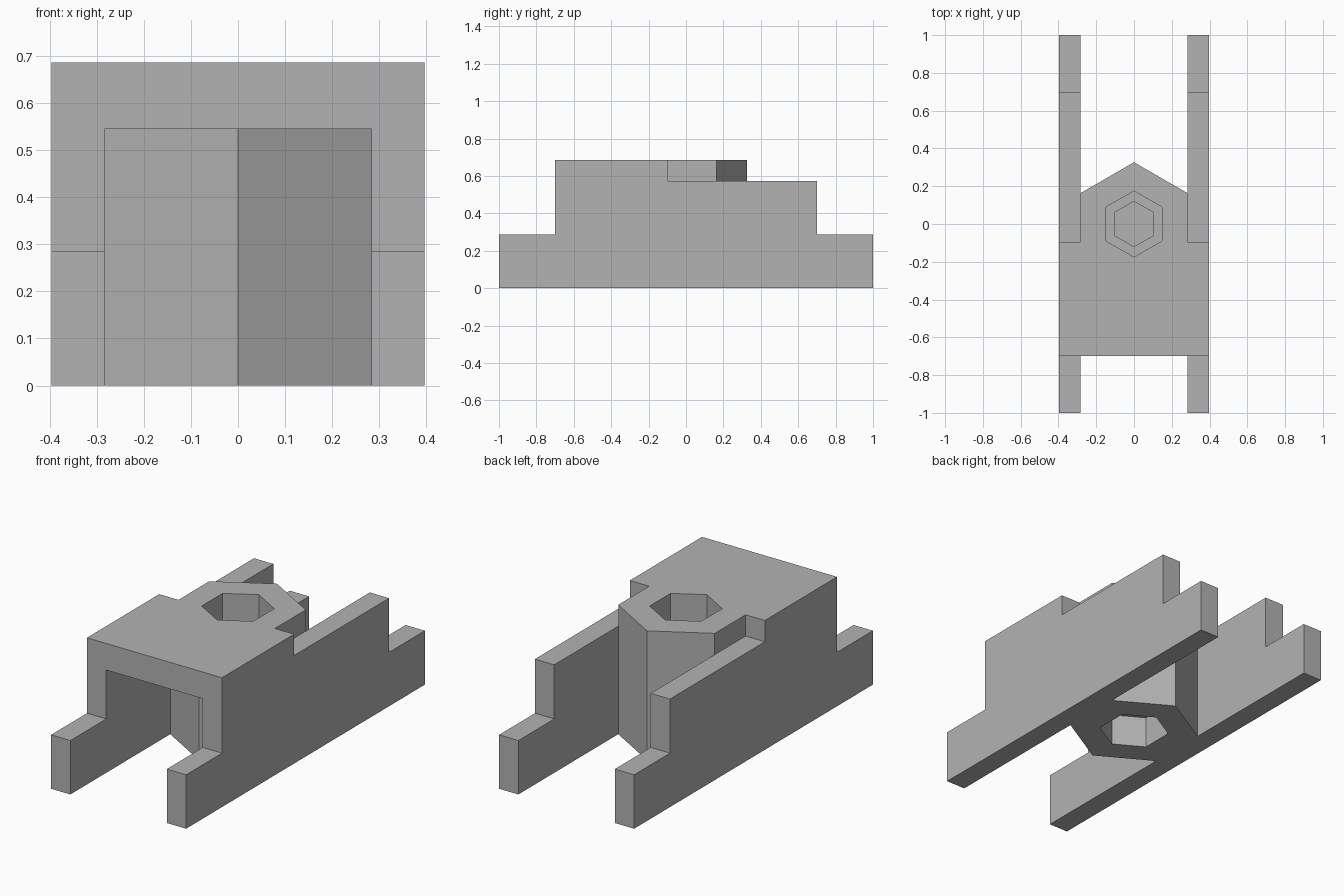
import bpy
import bmesh
import math
from mathutils import Vector

cube = bpy.data.objects.get("Cube")
if cube:
    bpy.data.objects.remove(cube, do_unlink=True)

grey = bpy.data.materials.new("plain grey")
grey.use_nodes = True
colour = (0.45, 0.45, 0.45, 1)
grey.diffuse_color = colour
grey.node_tree.nodes["Principled BSDF"].inputs["Base Color"].default_value = colour

INNER, OUTER = 0.283, 0.396      # rail inside and outside faces
TOP, ROOF_UNDER = 0.686, 0.545   # roof slab
RADIUS = INNER / math.cos(math.pi / 6)


def finish(name, bm):
    bmesh.ops.recalc_face_normals(bm, faces=bm.faces)
    mesh = bpy.data.meshes.new(name)
    bm.to_mesh(mesh)
    bm.free()
    mesh.materials.append(grey)
    obj = bpy.data.objects.new(name, mesh)
    bpy.context.collection.objects.link(obj)
    return obj


def extrude(name, points, offset):
    """Extrude a flat outline along an offset."""
    bm = bmesh.new()
    face = bm.faces.new([bm.verts.new(p) for p in points])
    result = bmesh.ops.extrude_face_region(bm, geom=[face], use_keep_orig=True)
    moved = [v for v in result["geom"] if isinstance(v, bmesh.types.BMVert)]
    bmesh.ops.translate(bm, verts=moved, vec=Vector(offset))
    return finish(name, bm)


def hex_lathe(name, profile):
    """Turn a radius/height profile into a six-sided solid with a point at front."""
    bm = bmesh.new()
    rings = []
    for r, z in profile:
        angles = [math.pi / 2 + i * math.pi / 3 for i in range(6)]
        rings.append([bm.verts.new((r * math.cos(a), r * math.sin(a), z)) for a in angles])
    for low, high in zip(rings, rings[1:]):
        for i in range(6):
            j = (i + 1) % 6
            bm.faces.new((low[i], low[j], high[j], high[i]))
    bm.faces.new(rings[0])
    bm.faces.new(rings[-1])
    return finish(name, bm)


# Stepped side rails
steps = [(-1, 0), (1, 0), (1, 0.286), (0.7, 0.286), (0.7, 0.573), (-0.095, 0.573),
         (-0.095, TOP), (-0.7, TOP), (-0.7, 0.286), (-1, 0.286)]
for side, name in ((1, "left_rail"), (-1, "right_rail")):
    extrude(name, [(side * INNER, y, z) for y, z in steps], (side * (OUTER - INNER), 0, 0))

# Roof slab, notched to fit the column
roof = [(-INNER, -0.7), (INNER, -0.7), (INNER, -RADIUS / 2), (0, -RADIUS), (-INNER, -RADIUS / 2)]
extrude("roof", [(x, y, ROOF_UNDER) for x, y in roof], (0, 0, TOP - ROOF_UNDER))

# Hexagonal column with a stepped socket above and a pocket below
hex_lathe("hex_column", [(0.175, 0.17), (0.175, 0), (RADIUS, 0), (RADIUS, TOP),
                         (0.175, TOP), (0.175, 0.4), (0.12, 0.4), (0.12, 0.29)])
